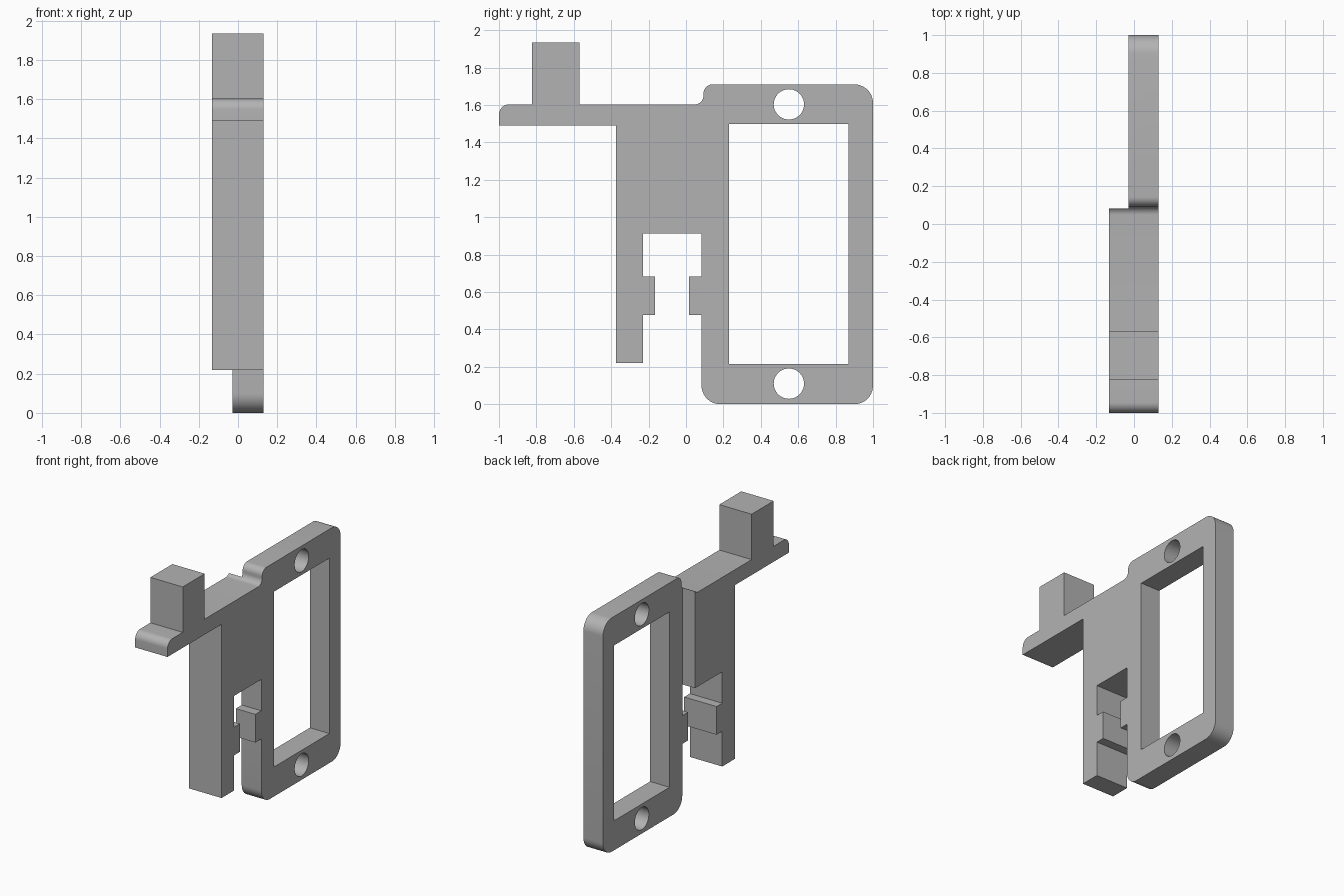
import bpy
import bmesh
from math import radians, sin, cos, tan
from mathutils import Vector

cube = bpy.data.objects.get("Cube")
if cube:
    bpy.data.objects.remove(cube, do_unlink=True)

LEFT, STEP, RIGHT = 0.13, -0.028, -0.132   # side planes along x

grey = bpy.data.materials.new("plain grey")
grey.use_nodes = True
grey.diffuse_color = (0.45, 0.45, 0.45, 1)
grey.node_tree.nodes["Principled BSDF"].inputs["Base Color"].default_value = grey.diffuse_color


def rounded(points, steps=10):
    """Turn (y, z) or (y, z, radius) corners into an outline with arcs."""
    out = []
    for i, p in enumerate(points):
        corner = Vector(p[:2])
        if len(p) == 2:
            out.append(corner)
            continue
        a = (Vector(points[i - 1][:2]) - corner).normalized()
        b = (Vector(points[(i + 1) % len(points)][:2]) - corner).normalized()
        r = p[2]
        centre = corner + (a + b) * r       # all rounded corners are square
        for k in range(steps + 1):
            t = radians(90 * k / steps)
            out.append(centre - b * r * cos(t) - a * r * sin(t))
    return out


def extrude(name, outline, x0, x1):
    """Extrude a side outline across the width."""
    bm = bmesh.new()
    face = bm.faces.new([bm.verts.new((x0, y, z)) for y, z in outline])
    ext = bmesh.ops.extrude_face_region(bm, geom=[face])
    verts = [g for g in ext["geom"] if isinstance(g, bmesh.types.BMVert)]
    bmesh.ops.translate(bm, verts=verts, vec=(x1 - x0, 0, 0))
    bmesh.ops.recalc_face_normals(bm, faces=bm.faces)
    mesh = bpy.data.meshes.new(name)
    bm.to_mesh(mesh)
    bm.free()
    mesh.materials.append(grey)
    obj = bpy.data.objects.new(name, mesh)
    bpy.context.collection.objects.link(obj)
    return obj


def box(y0, y1, z0, z1):
    return [(y0, z0), (y1, z0), (y1, z1), (y0, z1)]


def circle(y, z, r, n=48):
    return [(y + r * cos(radians(360 * i / n)), z + r * sin(radians(360 * i / n)))
            for i in range(n)]


# Whole bracket: arm, post, frame outline, clip leg and slot
bracket = extrude("bracket", rounded([
    (-1, 1.49), (-1, 1.603, 0.055),                        # arm tip
    (-0.824, 1.603), (-0.824, 1.935), (-0.57, 1.935), (-0.57, 1.603),   # post
    (0.093, 1.603, 0.045), (0.093, 1.71, 0.05),            # step up to frame
    (1, 1.71, 0.1), (1, 0, 0.1), (0.083, 0, 0.1),          # frame corners
    (0.083, 0.477), (0.015, 0.477), (0.015, 0.683), (0.083, 0.683),     # rear catch
    (0.083, 0.912), (-0.23, 0.912),                        # slot top
    (-0.23, 0.683), (-0.165, 0.683), (-0.165, 0.477), (-0.23, 0.477),   # front catch
    (-0.23, 0.22), (-0.375, 0.22), (-0.375, 1.49),         # leg
]), RIGHT, LEFT)

# Cutters: frame window, two screw holes, thinner frame side
cutters = [
    extrude("window_cutter", box(0.23, 0.87, 0.216, 1.498), -0.5, 0.5),
    extrude("upper_hole_cutter", circle(0.55, 1.603, 0.081), -0.5, 0.5),
    extrude("lower_hole_cutter", circle(0.55, 0.11, 0.081), -0.5, 0.5),
    extrude("thinning_cutter", [(0.083, 2), (0.083, 0.912), (-0.1, 0.912),
                                (-0.1, -0.2), (1.2, -0.2), (1.2, 2)], -0.5, STEP),
]
bpy.ops.object.select_all(action="DESELECT")
bracket.select_set(True)
bpy.context.view_layer.objects.active = bracket
for cutter in cutters:
    cutter.hide_render = True
    mod = bracket.modifiers.new(cutter.name, "BOOLEAN")
    mod.operation = "DIFFERENCE"
    mod.solver = "EXACT"
    mod.object = cutter
    bpy.ops.object.modifier_apply(modifier=mod.name)
    bpy.data.objects.remove(cutter, do_unlink=True)

bpy.ops.object.shade_smooth_by_angle(angle=radians(30))
